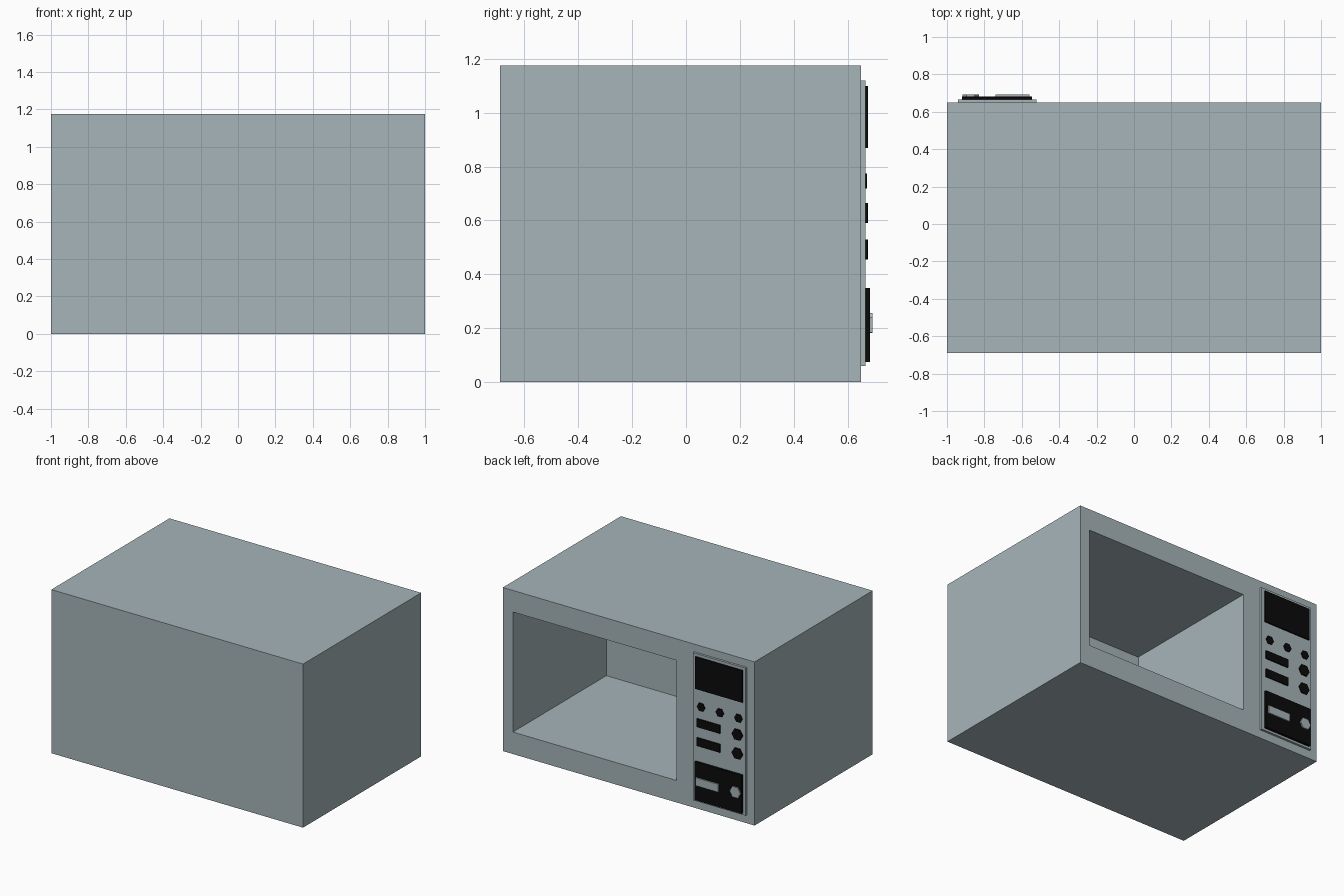
import bpy, bmesh, math
from mathutils import Matrix, Vector

if "Cube" in bpy.data.objects:
    bpy.data.objects.remove(bpy.data.objects["Cube"], do_unlink=True)


def material(name, colour):
    mat = bpy.data.materials.new(name)
    mat.use_nodes = True
    mat.diffuse_color = (*colour, 1)
    mat.node_tree.nodes["Principled BSDF"].inputs["Base Color"].default_value = (*colour, 1)
    return mat


GREY = material("blue_grey", (0.38, 0.46, 0.485))
BLACK = material("black", (0.003, 0.003, 0.003))


def finish(bm, name, mat):
    bmesh.ops.recalc_face_normals(bm, faces=bm.faces)
    mesh = bpy.data.meshes.new(name)
    bm.to_mesh(mesh)
    bm.free()
    mesh.materials.append(mat)
    obj = bpy.data.objects.new(name, mesh)
    bpy.context.collection.objects.link(obj)
    return obj


def box_bmesh(x, y, z):
    bm = bmesh.new()
    size = Vector((x[1] - x[0], y[1] - y[0], z[1] - z[0]))
    centre = Vector((sum(x), sum(y), sum(z))) / 2
    bmesh.ops.create_cube(bm, size=1, matrix=Matrix.Translation(centre) @ Matrix.Diagonal((*size, 1)))
    return bm


def box(name, mat, x, y, z):
    return finish(box_bmesh(x, y, z), name, mat)


def hex_button(name, mat, x, z, radius, y):
    # six-sided button with its points to the sides
    bm = bmesh.new()
    place = (Matrix.Translation((x, sum(y) / 2, z)) @ Matrix.Rotation(math.pi / 2, 4, "X")
             @ Matrix.Rotation(math.pi / 6, 4, "Z"))
    bmesh.ops.create_cone(bm, cap_ends=True, segments=6, radius1=radius, radius2=radius,
                          depth=y[1] - y[0], matrix=place)
    return finish(bm, name, mat)


# Casing with an open cooking cavity
FACE = 0.65
bm = box_bmesh((-1, 1), (-0.69, FACE), (0, 1.175))
opening = max(bm.faces, key=lambda f: f.calc_center_median().y)
bmesh.ops.inset_individual(bm, faces=[opening], thickness=0.1)
for v in opening.verts:
    v.co.x = 0.92 if v.co.x > 0 else -0.38
    v.co.z = 1.02 if v.co.z > 0.6 else 0.158
inner = bmesh.ops.extrude_discrete_faces(bm, faces=[opening])["faces"][0]
bmesh.ops.translate(bm, verts=inner.verts, vec=(0, -1.06, 0))
finish(bm, "casing", GREY)

# Control panel
PANEL = 0.666
box("control_panel", GREY, (-0.94, -0.52), (FACE, PANEL), (0.06, 1.12))
box("display", BLACK, (-0.92, -0.545), (PANEL, 0.676), (0.87, 1.10))

# Row of small buttons
for i, x in enumerate((-0.588, -0.737, -0.885)):
    hex_button(f"small_button_{i + 1}", BLACK, x, 0.747, 0.032, (PANEL, 0.673))

# Two rows, each a bar and a larger button
for i, z in enumerate((0.628, 0.492)):
    box(f"bar_button_{i + 1}", BLACK, (-0.74, -0.555), (PANEL, 0.674), (z - 0.03, z + 0.03))
    hex_button(f"large_button_{i + 1}", BLACK, -0.877, z, 0.043, (PANEL, 0.675))

# Lower plate with its bar and knob
PLATE = 0.683
box("lower_plate", BLACK, (-0.92, -0.545), (PANEL, PLATE), (0.075, 0.35))
box("start_bar", GREY, (-0.74, -0.56), (PLATE, 0.692), (0.185, 0.242))
hex_button("knob", GREY, -0.873, 0.22, 0.043, (PLATE, 0.692))
